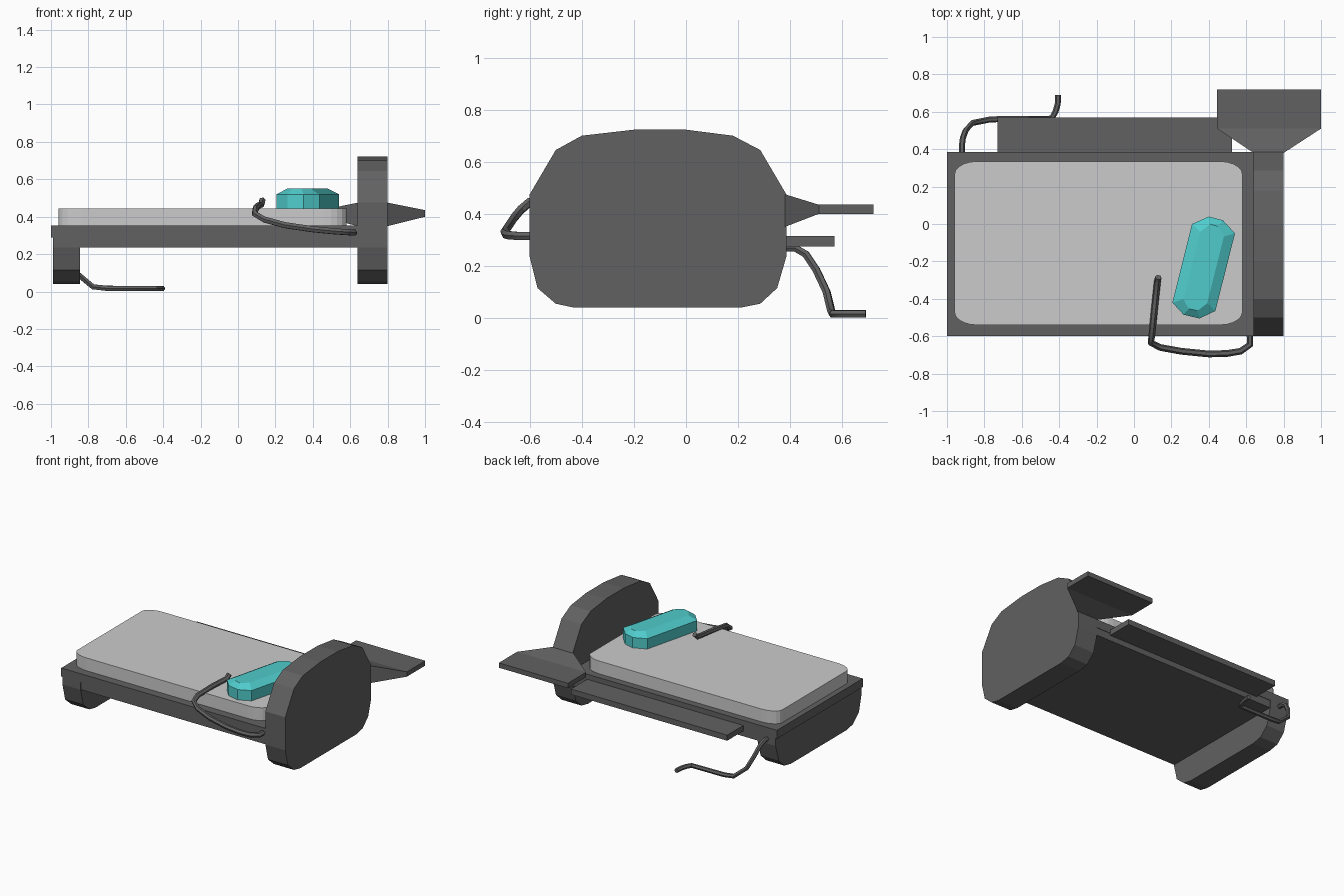
import bpy, bmesh, math
from mathutils import Vector

if "Cube" in bpy.data.objects:
    bpy.data.objects.remove(bpy.data.objects["Cube"])


def material(name, rgb):
    m = bpy.data.materials.new(name)
    m.diffuse_color = (*rgb, 1)
    m.use_nodes = True
    m.node_tree.nodes["Principled BSDF"].inputs["Base Color"].default_value = m.diffuse_color
    return m


DARK = material("dark_grey", (0.12, 0.12, 0.12))
TEAL = material("teal", (0.08, 0.6, 0.6))


def loft(name, rings, mat=None):
    """Skin equal-length rings of points and cap both ends."""
    bm = bmesh.new()
    vs = [[bm.verts.new(p) for p in ring] for ring in rings]
    n = len(vs[0])
    for a, b in zip(vs, vs[1:]):
        for i in range(n):
            j = (i + 1) % n
            bm.faces.new((a[i], a[j], b[j], b[i]))
    bm.faces.new(vs[0][::-1])
    bm.faces.new(vs[-1])
    bmesh.ops.recalc_face_normals(bm, faces=bm.faces)
    me = bpy.data.meshes.new(name)
    bm.to_mesh(me)
    bm.free()
    ob = bpy.data.objects.new(name, me)
    bpy.context.collection.objects.link(ob)
    if mat:
        me.materials.append(mat)
    return ob


def box(name, x0, x1, y0, y1, z0, z1, mat=None):
    base = [(x0, y0), (x1, y0), (x1, y1), (x0, y1)]
    return loft(name, [[(x, y, z) for x, y in base] for z in (z0, z1)], mat)


def board(name, profile, x0, x1):
    return loft(name, [[(x, y, z) for y, z in profile] for x in (x0, x1)], DARK)


def tube(name, pts, r):
    cu = bpy.data.curves.new(name, 'CURVE')
    cu.dimensions = '3D'
    cu.bevel_depth = r
    cu.bevel_resolution = 1
    cu.use_fill_caps = True
    sp = cu.splines.new('POLY')
    sp.points.add(len(pts) - 1)
    for p, co in zip(sp.points, pts):
        p.co = (*co, 1)
    tmp = bpy.data.objects.new(name + "_path", cu)
    bpy.context.collection.objects.link(tmp)
    bpy.context.view_layer.update()
    me = bpy.data.meshes.new_from_object(
        tmp.evaluated_get(bpy.context.evaluated_depsgraph_get()))
    bpy.data.objects.remove(tmp)
    me.materials.clear()
    me.materials.append(DARK)
    ob = bpy.data.objects.new(name, me)
    bpy.context.collection.objects.link(ob)
    bpy.context.view_layer.objects.active = ob
    ob.select_set(True)
    bpy.ops.object.shade_smooth_by_angle(angle=math.radians(50))
    ob.select_set(False)


# Headboard and footboard share the lower rounded profile (y, z)
lower = [(0.385, 0.235), (0.35, 0.115), (0.285, 0.055), (0.21, 0.04),
         (-0.43, 0.04), (-0.50, 0.055), (-0.57, 0.115), (-0.60, 0.235)]
upper = [(-0.60, 0.475), (-0.50, 0.645), (-0.40, 0.70), (-0.20, 0.723),
         (0.0, 0.723), (0.18, 0.70), (0.285, 0.645), (0.385, 0.475)]
board("headboard", lower + upper, 0.64, 0.80)
board("footboard", lower + [(-0.60, 0.30), (0.385, 0.30)], -0.99, -0.845)

# Bed frame
box("bed_frame", -0.99, 0.65, -0.597, 0.382, 0.235, 0.345, DARK)
box("frame_rim", -1.0, 0.645, -0.60, 0.385, 0.29, 0.352, DARK)

# Mattress with rounded corners
outline = []
for cx, cy, start in ((0.46, 0.265, 0), (-0.84, 0.265, 90),
                      (-0.84, -0.47, 180), (0.46, -0.47, 270)):
    for k in range(6):
        a = math.radians(start + k * 18)
        outline.append((cx + 0.12 * math.cos(a), cy + 0.07 * math.sin(a)))
loft("mattress", [[(x, y, z) for x, y in outline] for z in (0.34, 0.445)])

# Pillow: faceted block with a bevelled top
pil = [(0.31, 0.0), (0.40, 0.04), (0.475, 0.02), (0.54, -0.05),
       (0.435, -0.465), (0.35, -0.505), (0.265, -0.485), (0.205, -0.42)]
ax = Vector((0.24, 0.97)).normalized()
side = Vector((ax.y, -ax.x))
mid = Vector((0.3725, -0.233))


def shrink(p):
    d = Vector(p) - mid
    return mid + ax * d.dot(ax) * 0.86 + side * d.dot(side) * 0.55


loft("pillow", [[(x, y, 0.44) for x, y in pil],
                [(x, y, 0.52) for x, y in pil],
                [(*shrink(p), 0.55) for p in pil]], TEAL)

# Side shelf along the back
box("side_shelf", -0.73, 0.525, 0.375, 0.57, 0.275, 0.315, DARK)

# Flared side table growing from the headboard
loft("side_table", [[(x0, y, z0), (x1, y, z0), (x1, y, z1), (x0, y, z1)]
                    for x0, x1, y, z0, z1 in ((0.64, 0.80, 0.38, 0.35, 0.475),
                                              (0.445, 1.0, 0.51, 0.40, 0.435),
                                              (0.445, 1.0, 0.72, 0.40, 0.435))], DARK)

# Bent hoses at the front and the back
tube("front_hose", [(0.62, -0.58, 0.315), (0.62, -0.645, 0.315), (0.57, -0.68, 0.318),
                    (0.50, -0.692, 0.323), (0.40, -0.695, 0.333), (0.25, -0.68, 0.355),
                    (0.14, -0.66, 0.385), (0.09, -0.635, 0.415), (0.095, -0.60, 0.445),
                    (0.11, -0.45, 0.46), (0.125, -0.31, 0.465), (0.13, -0.285, 0.49)], 0.018)
tube("back_hose", [(-0.92, 0.37, 0.27), (-0.92, 0.42, 0.268), (-0.915, 0.46, 0.245),
                   (-0.90, 0.50, 0.185), (-0.865, 0.54, 0.10), (-0.775, 0.558, 0.025),
                   (-0.70, 0.562, 0.017), (-0.44, 0.565, 0.016), (-0.42, 0.60, 0.016),
                   (-0.408, 0.64, 0.016), (-0.405, 0.69, 0.016)], 0.016)
